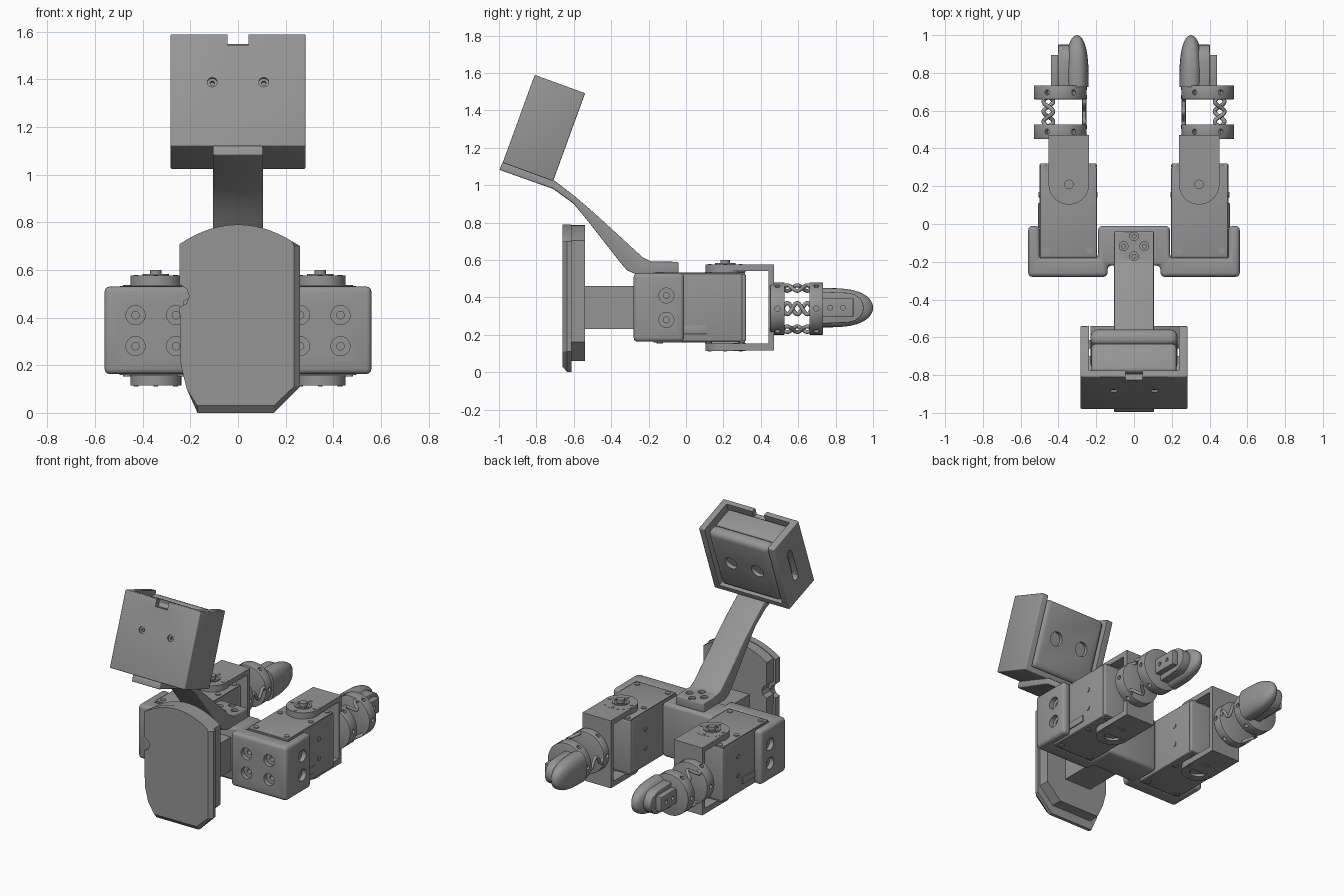
import bpy, bmesh, math
from mathutils import Matrix, Vector

old = bpy.data.objects.get("Cube")
if old:
    bpy.data.objects.remove(old, do_unlink=True)

GREY = (0.3, 0.3, 0.3, 1)
mat = bpy.data.materials.new("machined_grey")
mat.diffuse_color = GREY
mat.use_nodes = True
mat.node_tree.nodes["Principled BSDF"].inputs["Base Color"].default_value = GREY


def apply(ob, mod):
    bpy.ops.object.select_all(action='DESELECT')
    bpy.context.view_layer.objects.active = ob
    ob.select_set(True)
    bpy.ops.object.modifier_apply(modifier=mod.name)


def smooth(ob):
    bpy.ops.object.select_all(action='DESELECT')
    bpy.context.view_layer.objects.active = ob
    ob.select_set(True)
    bpy.ops.object.shade_smooth_by_angle(angle=math.radians(30))


def finish(name, bm, bevel=0, segs=3):
    bmesh.ops.recalc_face_normals(bm, faces=bm.faces)
    me = bpy.data.meshes.new(name)
    bm.to_mesh(me)
    bm.free()
    me.materials.append(mat)
    ob = bpy.data.objects.new(name, me)
    bpy.context.collection.objects.link(ob)
    if bevel:
        m = ob.modifiers.new("bevel", 'BEVEL')
        m.width, m.segments, m.limit_method = bevel, segs, 'ANGLE'
        apply(ob, m)
    smooth(ob)
    return ob


def loft(name, sections, bevel=0):
    """Skin equal-length closed rings and cap both ends."""
    bm = bmesh.new()
    rings = [[bm.verts.new(p) for p in s] for s in sections]
    n = len(rings[0])
    for a, b in zip(rings, rings[1:]):
        for i in range(n):
            bm.faces.new((a[i], a[(i + 1) % n], b[(i + 1) % n], b[i]))
    bm.faces.new(rings[0])
    bm.faces.new(rings[-1])
    return finish(name, bm, bevel)


def box(name, lo, hi, bevel=0):
    bm = bmesh.new()
    bmesh.ops.create_cube(bm, size=1)
    for v in bm.verts:
        v.co = [(a + b) / 2 + c * abs(b - a) for a, b, c in zip(lo, hi, v.co)]
    return finish(name, bm, bevel)


def cyl(name, r, c, axis, length, bevel=0, n=32):
    bm = bmesh.new()
    rot = Vector((0, 0, 1)).rotation_difference(Vector(axis)).to_matrix().to_4x4()
    bmesh.ops.create_cone(bm, cap_ends=True, segments=n, radius1=r, radius2=r,
                          depth=length, matrix=Matrix.Translation(c) @ rot)
    return finish(name, bm, bevel, 2)


def cut(ob, cutters):
    for c in cutters:
        c.hide_render = True
        m = ob.modifiers.new("cut", 'BOOLEAN')
        m.operation, m.solver, m.object = 'DIFFERENCE', 'EXACT', c
        apply(ob, m)
        bpy.data.objects.remove(c, do_unlink=True)
    smooth(ob)


X, Y, Z = (1, 0, 0), (0, 1, 0), (0, 0, 1)


def counterbore(ob, c, axis, r1=0.04, d1=0.03, r2=0.016, d2=0.08):
    cut(ob, [cyl("bore", r1, c, axis, d1 * 2), cyl("pilot", r2, c, axis, d2 * 2, n=16)])


# Palm block: plan outline with two motor pockets
half = [(0.14, -0.22), (0.14, -0.28), (0.56, -0.28), (0.56, -0.01),
        (0.5, -0.01), (0.5, -0.18), (0.19, -0.18), (0.19, -0.01)]
plan = half + [(-x, y) for x, y in reversed(half)]
palm = loft("palm_block", [[(x, y, z) for x, y in plan] for z in (0.163, 0.53)], 0.022)
for s in (-1, 1):
    for z in (0.41, 0.28):
        for x in (0.26, 0.43):
            counterbore(palm, (s * x, -0.28, z), Y)
        counterbore(palm, (s * 0.56, -0.105, z), X, d2=0.04)

# Mounting shield: chamfered front slab, inset back slab and stem
outline = [(-0.17, 0), (0.15, 0), (0.26, 0.11), (0.26, 0.7)]
outline += [(0.26 - 0.505 * i / 16, 0.79 - 0.085 * ((0.26 - 0.505 * i / 16) / 0.25) ** 2)
            for i in range(1, 17)]
outline += [(-0.245, 0.54), (-0.215, 0.52), (-0.205, 0.49), (-0.215, 0.46),
            (-0.245, 0.445), (-0.24, 0.2), (-0.215, 0.1)]
loft("shield_front", [[(min(x, 0.235), -0.66, max(z, 0.03)) for x, z in outline],
                      [(x, -0.635, z) for x, z in outline],
                      [(x, -0.613, z) for x, z in outline]])
loft("shield_back", [[(x * 0.94, y, 0.06 + z * 0.92) for x, z in outline]
                     for y in (-0.615, -0.54)])
box("shield_stem", (-0.1, -0.55, 0.23), (0.1, -0.2, 0.46))

# Camera mast: side profile swept across its width
mast_side = [(-0.04, 0.525), (-0.04, 0.59), (-0.19, 0.593), (-0.23, 0.613), (-0.5, 0.86),
             (-0.6, 0.945), (-0.7, 1.023), (-0.982, 1.122), (-0.998, 1.082), (-0.71, 0.98),
             (-0.6, 0.9), (-0.53, 0.815), (-0.35, 0.585), (-0.315, 0.545), (-0.27, 0.525)]
mast = loft("camera_mast", [[(x, y, z) for y, z in mast_side] for x in (-0.105, 0.105)], 0.006)
for x, y in ((0, -0.065), (0, -0.17), (0.055, -0.117), (-0.055, -0.117)):
    counterbore(mast, (x, y, 0.59), Z, 0.023, 0.015, 0.01, 0.03)

# Camera housing: open tray, built upright and then tilted
tilt = Matrix.Translation((0, -0.98, 1.12)) @ Matrix.Rotation(math.radians(-20), 4, 'X')
housing = box("camera_housing", (-0.283, 0, 0), (0.283, 0.287, 0.5), 0.006)
cut(housing, [box("cavity", (-0.238, 0.035, 0.035), (0.238, 0.4, 0.6)),
              box("notch", (-0.045, -0.1, 0.45), (0.045, 0.1, 0.6)),
              box("slot", (-0.4, 0.13, 0.14), (-0.2, 0.18, 0.38), 0.024)])
for x in (-0.108, 0.108):
    counterbore(housing, (x, 0, 0.285), Y, 0.021, 0.012, 0.01, 0.03)
camera = box("camera_body", (-0.225, 0.04, 0.037), (0.225, 0.2, 0.475), 0.02)
face = box("camera_face", (-0.23, 0.195, 0.037), (0.23, 0.282, 0.485), 0.035)
cut(face, [cyl("lens_bore", 0.045, (x, 0.282, 0.26), Y, 0.05) for x in (-0.1, 0.1)])
for ob in (housing, camera, face):
    ob.data.transform(tilt)

# Two mirrored finger units
CX, CZ = 0.39, 0.34
for s, side in ((1, "left"), (-1, "right")):
    # Motor with end cap, screws and side connector
    motor = box(side + "_motor", (s * 0.197, -0.18, 0.165), (s * 0.5, 0.3, 0.525), 0.005)
    box(side + "_motor_cap", (s * 0.197, 0.295, 0.165), (s * 0.5, 0.32, 0.525), 0.008)
    box(side + "_motor_lid", (s * 0.2, -0.175, 0.52), (s * 0.497, 0.315, 0.532), 0.003)
    box(side + "_motor_base", (s * 0.2, -0.175, 0.158), (s * 0.497, 0.315, 0.17), 0.003)
    box(side + "_motor_connector", (s * 0.49, -0.02, 0.205), (s * 0.507, 0.11, 0.25), 0.002)
    for x in (0.197, 0.5):
        for z in (0.41, 0.28):
            cyl(side + "_motor_side_screw", 0.015, (s * x, 0.155, z), X, 0.01, n=16)
    for x in (0.235, 0.465):
        for y in (-0.14, 0.12, 0.295):
            for z in (0.533, 0.157):
                cyl(side + "_motor_screw", 0.018, (s * x, y, z), Z, 0.008, n=16)

    # U bracket with round hub ends
    u = [(0.21, 0.54), (0.21, 0.575), (0.47, 0.575), (0.47, 0.115),
         (0.21, 0.115), (0.21, 0.153), (0.44, 0.153), (0.44, 0.54)]
    loft(side + "_bracket", [[(s * x, y, z) for y, z in u] for x in (0.238, 0.452)])
    for zc, d in ((0.555, 1), (0.135, -1)):
        hub = cyl(side + "_hub", 0.107, (s * 0.345, 0.21, zc), Z, 0.042, n=48)
        if d > 0:
            ring = cyl(side + "_hub_ring", 0.055, (s * 0.345, 0.21, 0.572), Z, 0.022)
            cut(ring, [cyl("ring_bore", 0.04, (s * 0.345, 0.21, 0.59), Z, 0.03)])
            cyl(side + "_hub_pin", 0.025, (s * 0.345, 0.21, 0.575), Z, 0.05)
        else:
            cut(hub, [cyl("hub_bore", 0.055, (s * 0.345, 0.21, 0.11), Z, 0.04)])
        for i in range(4):
            a = i * math.pi / 2
            cyl(side + "_hub_screw", 0.01, (s * 0.345 + 0.083 * math.cos(a),
                0.21 + 0.083 * math.sin(a), zc + d * 0.021), Z, 0.006, n=12)

    # Flexible wrist: two collars joined by three serpentine springs
    for y0, y1 in ((0.45, 0.527), (0.66, 0.733)):
        ym = (y0 + y1) / 2
        collar = cyl(side + "_collar", 0.14, (s * CX, ym, CZ), Y, y1 - y0, 0.003, 48)
        for i in range(6):
            a = math.radians(60 * i)
            dv = Vector((math.cos(a), 0, math.sin(a)))
            cut(collar, [cyl("pin_hole", 0.014, Vector((s * CX, ym, CZ)) + dv * 0.14,
                             dv, 0.06, n=16)])
    for deg in (180, 60, -60):
        a = math.radians(deg)
        cu = bpy.data.curves.new(side + "_spring", 'CURVE')
        cu.dimensions, cu.bevel_depth, cu.bevel_resolution = '3D', 0.011, 2
        sp = cu.splines.new('POLY')
        sp.points.add(30)
        for i, p in enumerate(sp.points):
            t = i / 30
            w = s * 0.03 * math.sin(3 * math.pi * t)
            p.co = (s * (CX + 0.127 * math.cos(a) - w * math.sin(a)), 0.515 + 0.16 * t,
                    CZ + 0.127 * math.sin(a) + w * math.cos(a), 1)
        cu.materials.append(mat)
        bpy.context.collection.objects.link(bpy.data.objects.new(side + "_spring", cu))

    # Fingertip: bullet-shaped pad, backing plate and mounting block
    rings = []
    for i in range(17):
        t = math.sin(i / 16 * math.pi / 2) * 0.999
        k = (1 - t ** 3.2) ** 0.5
        ring = []
        for j in range(32):
            a = j * math.pi / 16
            c, d = math.cos(a), math.sin(a)
            ring.append((s * (0.302 + 0.062 * k * math.copysign(abs(c) ** 0.8, c)),
                         0.725 + 0.275 * t, 0.345 + 0.105 * k * math.copysign(abs(d) ** 0.8, d)))
        rings.append(ring)
    loft(side + "_finger_pad", rings)
    arc = [(0.73, -0.085), (0.73, 0.085)]
    arc += [(0.86 + 0.09 * math.cos(math.radians(q)), 0.08 * math.sin(math.radians(q)))
            for q in range(90, -91, -15)]
    loft(side + "_finger_plate", [[(s * x, y, 0.345 + z) for y, z in arc] for x in (0.33, 0.402)], 0.006)
    mount = box(side + "_finger_mount", (s * 0.395, 0.725, 0.295), (s * 0.44, 0.895, 0.395), 0.004)
    cut(mount, [cyl("mount_hole", 0.013, (s * 0.44, y, 0.345), X, 0.04, n=16) for y in (0.77, 0.84)])
